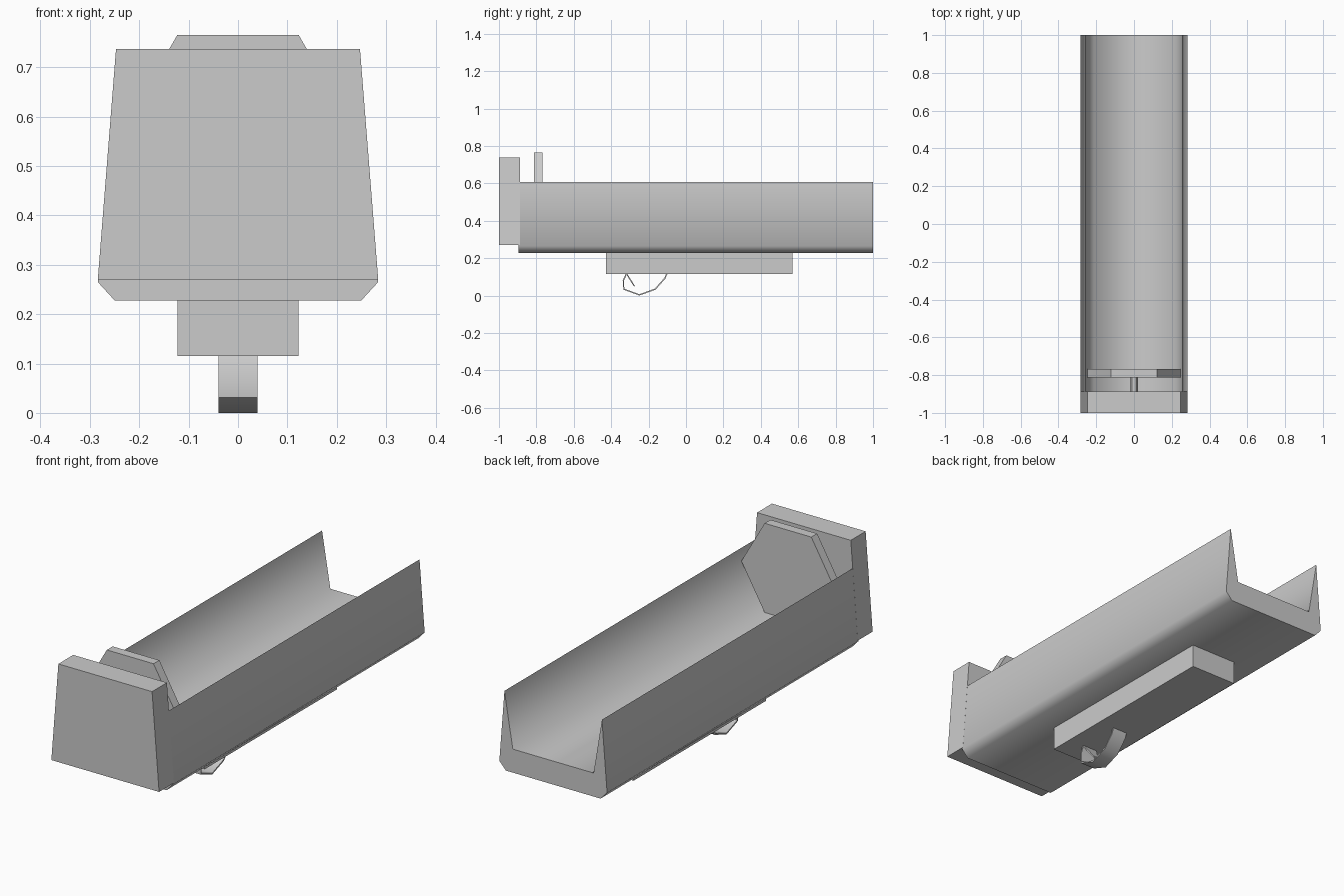
import bpy, bmesh, math

if "Cube" in bpy.data.objects:
    bpy.data.objects.remove(bpy.data.objects["Cube"])


def prism(name, profile, axis, lo, hi, smooth=None):
    """Extrude a closed 2D profile along x (profile = y,z) or y (profile = x,z)."""
    bm = bmesh.new()

    def place(p, t):
        return (t, p[0], p[1]) if axis == 'x' else (p[0], t, p[1])

    a = [bm.verts.new(place(p, lo)) for p in profile]
    b = [bm.verts.new(place(p, hi)) for p in profile]
    n = len(profile)
    bm.faces.new(a)
    bm.faces.new(b[::-1])
    for i in range(n):
        j = (i + 1) % n
        bm.faces.new((a[i], b[i], b[j], a[j]))
    bmesh.ops.recalc_face_normals(bm, faces=bm.faces)
    me = bpy.data.meshes.new(name)
    bm.to_mesh(me)
    bm.free()
    ob = bpy.data.objects.new(name, me)
    bpy.context.collection.objects.link(ob)
    if smooth:
        bpy.ops.object.select_all(action='DESELECT')
        ob.select_set(True)
        bpy.context.view_layer.objects.active = ob
        bpy.ops.object.shade_smooth_by_angle(angle=math.radians(smooth))
    return ob


def mirrored(half):
    """Complete a right-hand half profile across x = 0."""
    return half + [(-x, z) for x, z in reversed(half)]


def hexagon(r, cz):
    return [(r * math.cos(math.radians(60 * i)), cz + r * math.sin(math.radians(60 * i)))
            for i in range(6)]


def ribbon(path, t):
    """Thicken an open path into a closed thin profile."""
    left, right = [], []
    for i, (u, v) in enumerate(path):
        p, q = path[max(i - 1, 0)], path[min(i + 1, len(path) - 1)]
        dx, dy = q[0] - p[0], q[1] - p[1]
        d = math.hypot(dx, dy)
        left.append((u - dy / d * t / 2, v + dx / d * t / 2))
        right.append((u + dy / d * t / 2, v - dx / d * t / 2))
    return left + right[::-1]


# Open channel with walls tapering to sharp rims
prism("channel", mirrored([(0.25, 0.228), (0.284, 0.265), (0.257, 0.606), (0.213, 0.34)]),
      'y', -0.895, 1.0, 85)

# Tapered end plate
prism("end_plate", mirrored([(0.284, 0.269), (0.247, 0.737)]), 'y', -1.0, -0.888)

# Hexagonal plunger disc and its rod
prism("plunger_disc", hexagon(0.246, 0.552), 'y', -0.812, -0.768)
prism("plunger_rod", hexagon(0.02, 0.552), 'y', -0.89, -0.81)

# Block under the channel
prism("base_block", mirrored([(0.123, 0.115), (0.123, 0.23)]), 'y', -0.428, 0.57)

# Curved guard strip
guard = [(-0.318, 0.118), (-0.335, 0.08), (-0.332, 0.034), (-0.249, 0.009),
         (-0.165, 0.034), (-0.113, 0.092), (-0.102, 0.118)]
prism("guard", ribbon(guard, 0.007), 'x', -0.039, 0.039, 60)

# Thin slanted tongue inside the guard, narrowing to its tip
tongue = prism("tongue", ribbon([(-0.318, 0.117), (-0.276, 0.05)], 0.006), 'x', -0.039, 0.039)
for v in tongue.data.vertices:
    if v.co.z < 0.08:
        v.co.x *= 0.3

# Rest the lowest part on the ground
low = min(v.co.z for v in bpy.data.objects["guard"].data.vertices)
for v in bpy.data.objects["guard"].data.vertices:
    if v.co.z < 0.02:
        v.co.z -= low
